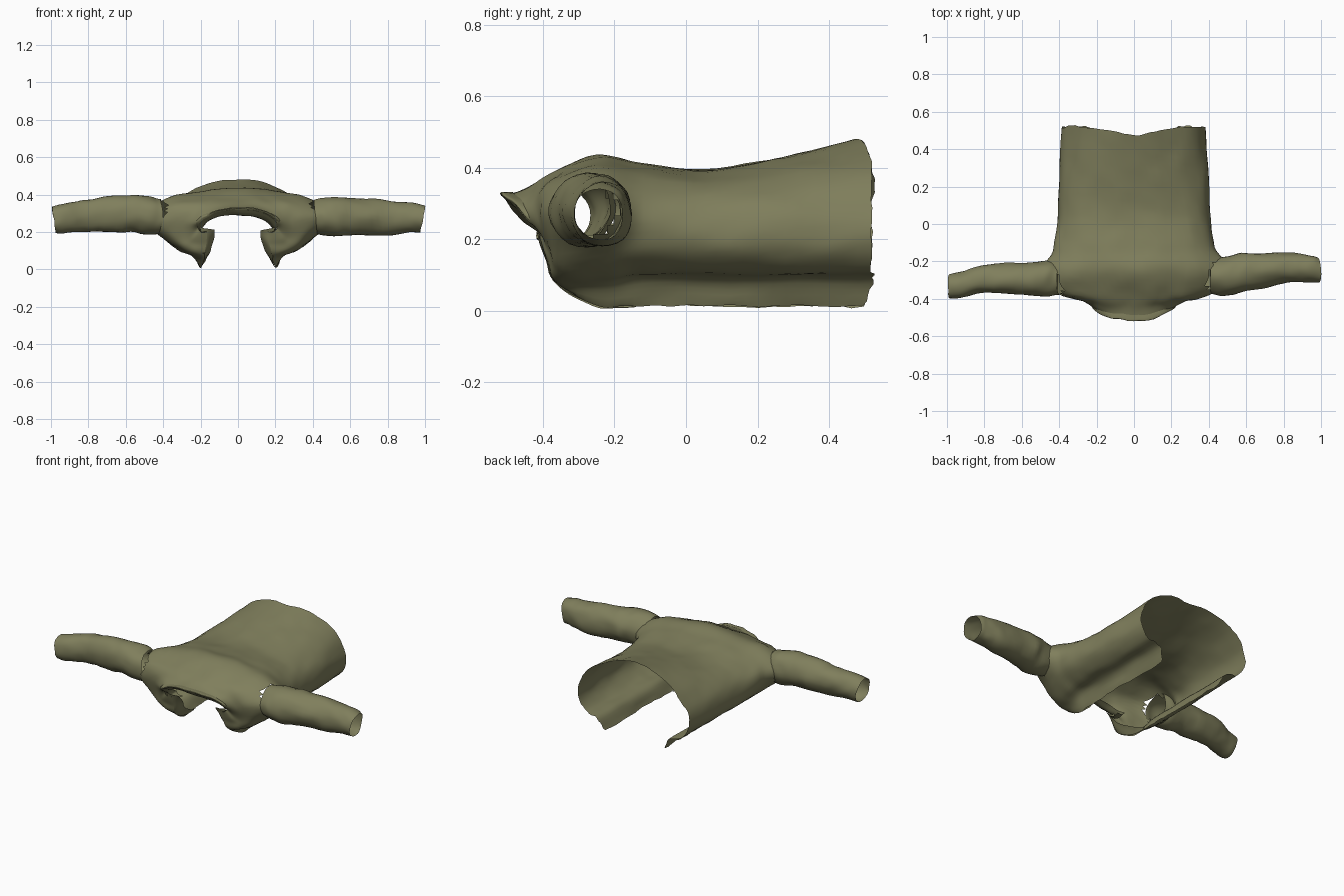
import bpy, bmesh, math
from mathutils import Vector, noise

if "Cube" in bpy.data.objects:
    bpy.data.objects.remove(bpy.data.objects["Cube"])

olive = bpy.data.materials.new("olive_cloth")
olive.diffuse_color = (0.215, 0.212, 0.108, 1)
olive.use_nodes = True
olive.node_tree.nodes["Principled BSDF"].inputs["Base Color"].default_value = olive.diffuse_color


def spline(pts, n):
    """Catmull-Rom through the points, n steps per span."""
    p = [Vector(q) for q in pts]
    p = [2 * p[0] - p[1]] + p + [2 * p[-1] - p[-2]]
    out = []
    for i in range(1, len(p) - 2):
        a, b, c, d = p[i - 1:i + 3]
        for k in range(n):
            t = k / n
            out.append(0.5 * (2 * b + (c - a) * t + (2 * a - 5 * b + 4 * c - d) * t * t
                              + (3 * b - a - 3 * c + d) * t ** 3))
    return out + [p[-2]]


def refine(rows, nu, nv):
    rows = [spline(r, nu) for r in rows]
    cols = [spline(c, nv) for c in zip(*rows)]
    return [list(r) for r in zip(*cols)]


def wrinkle(v, amount):
    q = Vector((v.x * 7, v.y * 5, v.z * 7))
    return v + noise.noise_vector(q) * amount + noise.noise_vector(q * 2.6) * amount * 0.45


def sheet(name, rows, amount=0.008, keep=None, closed=False):
    """Cloth sheet from a grid of points."""
    bm = bmesh.new()
    g = [[bm.verts.new(wrinkle(v, amount)) for v in r] for r in rows]
    n = len(rows[0])
    for i in range(len(g) - 1):
        for j in range(n if closed else n - 1):
            k = (j + 1) % n
            q = [g[i][j], g[i][k], g[i + 1][k], g[i + 1][j]]
            if keep is None or keep(sum((v.co for v in q), Vector()) / 4):
                bm.faces.new(q)
    bmesh.ops.delete(bm, geom=[v for v in bm.verts if not v.link_faces], context='VERTS')
    bmesh.ops.recalc_face_normals(bm, faces=bm.faces)
    # turn the outside away from the middle of the body or sleeve
    score = 0
    for f in bm.faces:
        c = f.calc_center_median()
        mid = Vector((c.x, -0.27, 0.28)) if closed else Vector((0, c.y, 0.2))
        score += f.normal.dot(c - mid)
    if score < 0:
        bmesh.ops.reverse_faces(bm, faces=bm.faces)
    me = bpy.data.meshes.new(name)
    bm.to_mesh(me)
    bm.free()
    me.materials.append(olive)
    for f in me.polygons:
        f.use_smooth = True
    ob = bpy.data.objects.new(name, me)
    bpy.context.collection.objects.link(ob)
    return ob


# Body: C-shaped cross-sections from hem to neck, open underneath
# each row: y at the back, y at the front edge, half profile of (x, z)
U = [(.33, .115), (.245, .088), (.205, .012)]       # shared underside fold
sections = [
    (0.475, 0.49, [(0, .48), (.14, .463), (.27, .405), (.36, .31), (.385, .2)] + U),
    (0.28, 0.28, [(0, .43), (.15, .42), (.28, .38), (.375, .3), (.395, .19)] + U),
    (0.05, 0.05, [(0, .392), (.16, .388), (.3, .355), (.39, .285), (.405, .18)] + U),
    (-0.12, -0.12, [(0, .412), (.18, .405), (.33, .37), (.425, .29), (.41, .18)] + U),
    (-0.25, -0.24, [(0, .435), (.18, .42), (.34, .385), (.43, .29), (.39, .17), (.31, .1), (.24, .07), (.198, .012)]),
    (-0.38, -0.36, [(0, .38), (.16, .375), (.3, .35), (.385, .28), (.345, .16), (.28, .105), (.22, .08), (.18, .07)]),
    (-0.45, -0.39, [(0, .34), (.12, .335), (.22, .305), (.275, .25), (.265, .18), (.24, .15), (.2, .14), (.165, .14)]),
    (-0.51, -0.41, [(0, .318), (.1, .31), (.165, .285), (.205, .25), (.21, .225), (.2, .21), (.185, .2), (.16, .2)]),
]
rows = []
for yb, yf, prof in sections:
    half = []
    for i, (x, z) in enumerate(prof):
        y = yb + (yf - yb) * min(1, (i / 4) ** 1.6)
        if yb > 0.4:        # hem dips at the middle and the front corners
            y = yb + 0.045 * math.sin(min(1, i / 2.5) * math.pi / 2) - (0.025 if i == 7 else 0)
        half.append(Vector((x, y, z)))
    rows.append([Vector((-p.x, p.y, p.z)) for p in half[:0:-1]] + half)


def arm_dist(c):
    return math.hypot(c.y + (0.275 if c.x > 0 else 0.29), c.z - 0.283)


def outside_armhole(c):
    return abs(c.x) < 0.3 or arm_dist(c) > 0.085


body = refine(rows, 5, 6)
for j, p in enumerate(body[0]):      # uneven hem
    p.y += 0.012 * noise.noise(Vector((j * 0.6, 3.1, 0)))
for r in body:
    for e in (0, -1):                # uneven front edges
        r[e].z += 0.012 * noise.noise(Vector((r[e].y * 14, 7.7 * e, 1)))
    for p in r:                      # shoulders swell out into the sleeves
        if abs(p.x) > 0.3:
            p.x += math.copysign(0.06 * math.exp(-(arm_dist(p) / 0.11) ** 4), p.x)
sheet("coat_body", body, 0.008, outside_armhole)

# Collar: one band turned inward, one short band folded over outside
neck = rows[-1]
inner = [[p + Vector((0, -0.004, 0.004)) for p in neck],
         [Vector((p.x * 0.97, p.y + 0.035, p.z - 0.022)) for p in neck],
         [Vector((p.x * 0.92, p.y + 0.085, p.z - 0.025)) for p in neck]]
sheet("collar_lining", refine(inner, 4, 4), 0.012)
outer = [neck,
         [Vector((p.x * 1.06, p.y - 0.002, p.z + 0.008)) for p in neck],
         [Vector((p.x * 1.13, p.y + 0.03, p.z + 0.012)) for p in neck]]
sheet("collar", refine([r[3:-3] for r in outer], 4, 4), 0.014)

# Lapels: strips folded inward along the front edges
for s, side in ((-1, "left"), (1, "right")):
    a_pts = [(.2, -.41, .23), (.185, -.39, .14), (.185, -.36, .07), (.195, -.24, .018), (.2, -.14, .012)]
    b_pts = [(.125, -.40, .21), (.125, -.36, .16), (.145, -.31, .10), (.175, -.22, .05), (.195, -.14, .02)]
    strip = [[(s * a[0], a[1], a[2]), (s * (a[0] + b[0]) / 2, (a[1] + b[1]) / 2 - .012, (a[2] + b[2]) / 2),
              (s * b[0], b[1], b[2])] for a, b in zip(a_pts, b_pts)]
    sheet(side + "_lapel", refine(strip, 4, 5), 0.01)


# Sleeves: open tubes; rings are (x, y, z, radius in y, radius in z)
def sleeve(name, rings):
    n = 28
    path = spline([r[:3] for r in rings], 7)
    rad = spline([(r[3], r[4], 0) for r in rings], 7)
    tube = []
    for c, r in zip(path, rad):
        lean = max(0, abs(c.x) - 0.9) * 0.12
        tube.append([c + Vector((math.copysign(lean, c.x) * math.sin(a), r.x * math.cos(a), r.y * math.sin(a)))
                     for a in (2 * math.pi * k / n for k in range(n))])
    sheet(name, tube, 0.012, closed=True)


sleeve("right_sleeve", [(.41, -.28, .283, .09, .09), (.48, -.28, .284, .102, .1),
                        (.6, -.26, .284, .1, .1), (.8, -.235, .277, .085, .092),
                        (.93, -.24, .275, .075, .08), (.985, -.245, .27, .066, .073)])
sleeve("left_sleeve", [(-.41, -.295, .287, .09, .09), (-.48, -.295, .293, .098, .103),
                       (-.6, -.295, .3, .088, .095), (-.8, -.30, .29, .075, .09),
                       (-.93, -.325, .275, .07, .08), (-.985, -.335, .27, .066, .07)])
